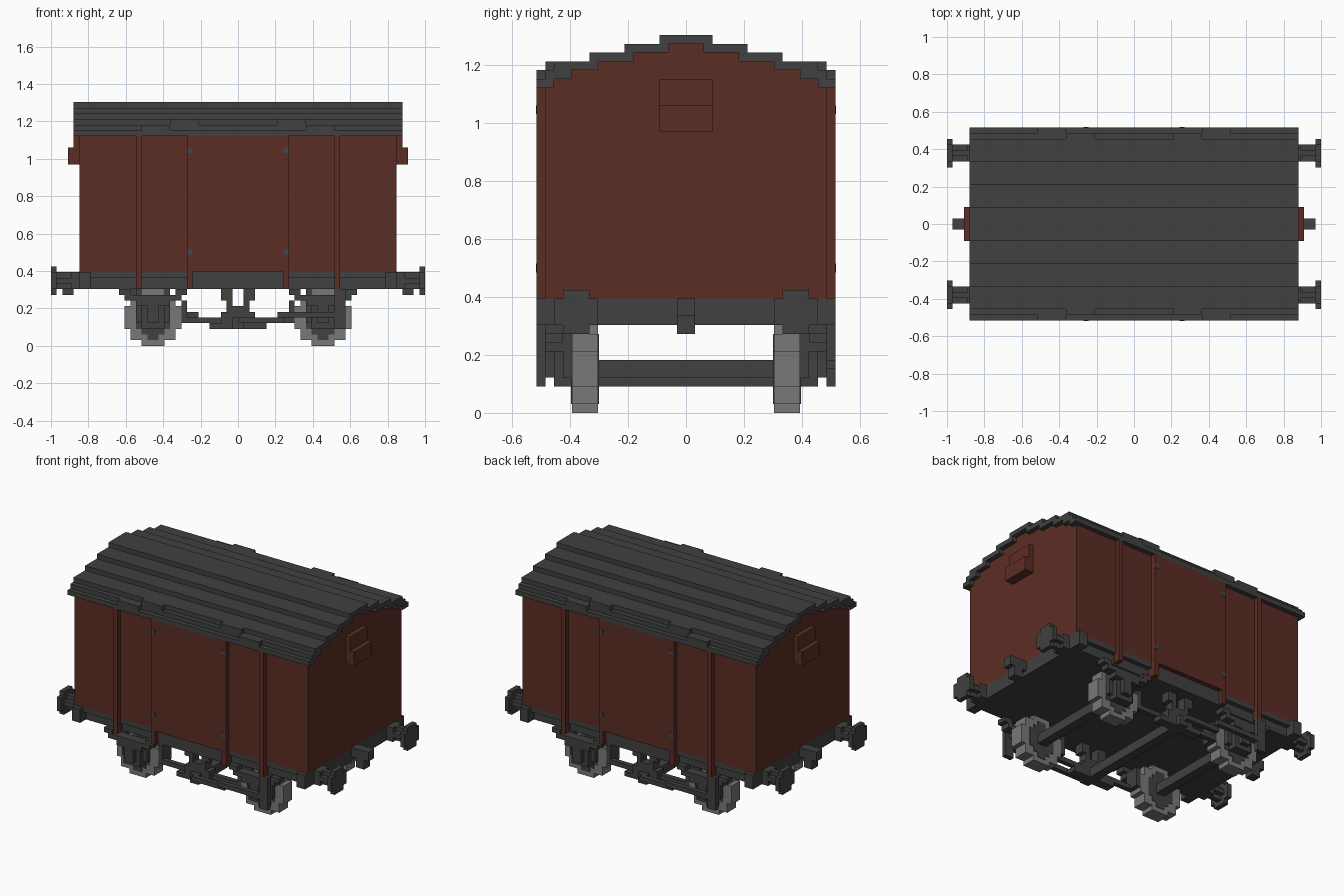
import bpy, bmesh
from mathutils import Vector

cube = bpy.data.objects.get("Cube")
if cube:
    bpy.data.objects.remove(cube, do_unlink=True)

V = 1 / 33  # one block; every size below is counted in blocks


def material(name, rgb):
    m = bpy.data.materials.new(name)
    m.use_nodes = True
    m.diffuse_color = (*rgb, 1)
    bsdf = m.node_tree.nodes["Principled BSDF"]
    bsdf.inputs["Base Color"].default_value = (*rgb, 1)
    bsdf.inputs["Roughness"].default_value = 0.9
    return m


RED = material("oxide red", (0.105, 0.026, 0.018))
DARK = material("dark grey", (0.052, 0.052, 0.052))
LIGHT = material("wheel grey", (0.19, 0.19, 0.19))
HINGE = material("blue grey", (0.05, 0.068, 0.08))

COPIES = {"": [(1, 1)], "x": [(1, 1), (-1, 1)], "y": [(1, 1), (1, -1)],
          "xy": [(1, 1), (-1, 1), (1, -1), (-1, -1)], "rot": [(1, 1), (-1, -1)]}


def finish(name, bm, mat):
    bmesh.ops.recalc_face_normals(bm, faces=bm.faces)
    me = bpy.data.meshes.new(name)
    bm.to_mesh(me)
    bm.free()
    me.materials.append(mat)
    ob = bpy.data.objects.new(name, me)
    bpy.context.collection.objects.link(ob)
    return ob


def blocks(name, mat, sym, *boxes):
    """One object from boxes (x0, x1, y0, y1, z0, z1), repeated by symmetry."""
    bm = bmesh.new()
    for sx, sy in COPIES[sym]:
        for x0, x1, y0, y1, z0, z1 in boxes:
            vs = bmesh.ops.create_cube(bm, size=1)["verts"]
            for v in vs:
                v.co = Vector((sx * ((x0 + x1) / 2 + v.co.x * (x1 - x0)),
                               sy * ((y0 + y1) / 2 + v.co.y * (y1 - y0)),
                               (z0 + z1) / 2 + v.co.z * (z1 - z0))) * V
    return finish(name, bm, mat)


def extrude(name, mat, outline, axis, a, b):
    """Extrude an outline of (u, z) points along x or y from a to b."""
    bm = bmesh.new()
    place = (lambda u, z, t: (t, u, z)) if axis == "x" else (lambda u, z, t: (u, t, z))
    face = bm.faces.new([bm.verts.new(Vector(place(u, z, a)) * V) for u, z in outline])
    new = bmesh.ops.extrude_face_region(bm, geom=[face])["geom"]
    step = Vector(place(0, 0, b - a)) * V
    bmesh.ops.translate(bm, vec=step, verts=[g for g in new if isinstance(g, bmesh.types.BMVert)])
    return finish(name, bm, mat)


def staircase(levels, base):
    """Left half of a stepped arch, from the bottom up: (half width, top)."""
    pts, z = [], base
    for half, top in levels:
        pts += [(-half, z), (-half, top)]
        z = top
    return pts


def mirror(pts):
    return pts + [(-u, z) for u, z in reversed(pts)]


# Body and roof
inner = [(15, 38), (13, 39), (10, 40), (6, 41), (2, 42)]
outer = [(17, 38), (16, 39), (15, 40), (11, 41), (7, 42), (3, 43)]
under = mirror(staircase(inner, 37))
extrude("body", RED, mirror(staircase([(16, 37)] + inner, 13)), "x", -28, 28)
extrude("roof", DARK, mirror(staircase(outer, 37)) + under[::-1], "x", -29, 29)
blocks("rain_strip", DARK, "xy", (7, 12, 14, 16, 39, 40), (12, 17, 15, 17, 38, 39))

# Sides: doors, posts, hinges
blocks("side_door", RED, "y", (-9, 9, 16, 17, 13, 37))
blocks("door_stile", RED, "xy", (8, 9, 15, 17, 10, 13))
blocks("side_post", RED, "xy", (17, 18, 15.5, 17, 10, 37))
blocks("door_hinge", HINGE, "xy", (8.05, 8.95, 17, 17.1, 34, 35), (8.05, 8.95, 17, 17.1, 16, 17))

# End vents
blocks("end_vent", RED, "x", (28, 29, -3, 3, 35, 38), (28, 30, -3, 3, 32, 35))

# Underframe
blocks("floor_frame", DARK, "", (-28, 28, -15, 15, 10, 13), (-28, 28, -16, 16, 12, 13))
blocks("headstock", DARK, "x", (26, 28, -17, 17, 10, 13))
blocks("door_sill", DARK, "y", (-8, 8, 15, 16, 10, 12))

# Buffers and coupling hooks
blocks("buffer", DARK, "xy",
       (32, 33, 10, 15, 10, 13), (32, 33, 11, 14, 9, 14),
       (28, 32, 11, 14, 11, 12), (28, 32, 12, 13, 10, 13),
       (28, 29.5, 11, 14, 10, 13))
blocks("coupling_hook", DARK, "x", (28, 32, -1, 1, 11, 13), (29, 31, -1, 1, 9, 12))

# Wheels, hubs and axles
QUARTER = [(2, 5), (2, 4), (4, 4), (4, 2), (5, 2)]
HUB = [(1, 4), (1, 3), (2, 3), (2, 2), (3, 2)]


def disc(quarter, cx):
    top = [(-u, z) for u, z in reversed(quarter)] + quarter
    loop = top + [(-u, -z) for u, z in top]
    return [(cx + u, 5 + z) for u, z in loop]


for end, cx in (("right", -15), ("left", 15)):
    for side, y0 in (("front", -13), ("back", 10)):
        extrude(f"{side}_{end}_wheel", LIGHT, disc(QUARTER, cx), "y", y0, y0 + 3)
        extrude(f"{side}_{end}_wheel_hub", DARK, disc(HUB, cx), "y", y0 - 0.1, y0 + 3.1)
blocks("axle", DARK, "x", (14, 16, -13, 13, 4, 6))

# Axle boxes, guards and leaf springs
blocks("axle_box", DARK, "xy",
       (12, 18, 13, 14, 4, 8), (13, 17, 13, 15, 3, 7), (14, 16, 14, 16, 4, 7))
blocks("leaf_spring", DARK, "xy",
       (10, 20, 14, 16, 8, 9), (12, 18, 14, 16, 7, 8),
       (9, 11, 14, 16, 9, 10), (19, 21, 14, 16, 9, 10),
       (12, 13, 13, 14, 8, 10), (17, 18, 13, 14, 8, 10))

# Brake gear
blocks("brake_shaft", DARK, "", (-1, 1, -15, 15, 3, 5))
blocks("brake_hanger", DARK, "xy",
       (1, 3, 12, 14, 8, 10), (1, 2, 12, 14, 6, 8), (0, 1, 12, 14, 3, 7))
blocks("brake_rod", DARK, "xy",
       (2, 10, 12, 13, 4, 5), (0, 5, 12, 14, 3, 4), (1, 3, 12, 14, 4, 6))
blocks("brake_shoe", DARK, "xy", (9, 10, 10, 13, 4, 8))
blocks("brake_lever", DARK, "rot", (0, 8, -16, -15, 4, 5), (7, 18, -17, -16, 5, 6))
blocks("lever_guard", DARK, "rot", (17, 19, -17, -16, 3, 10))
